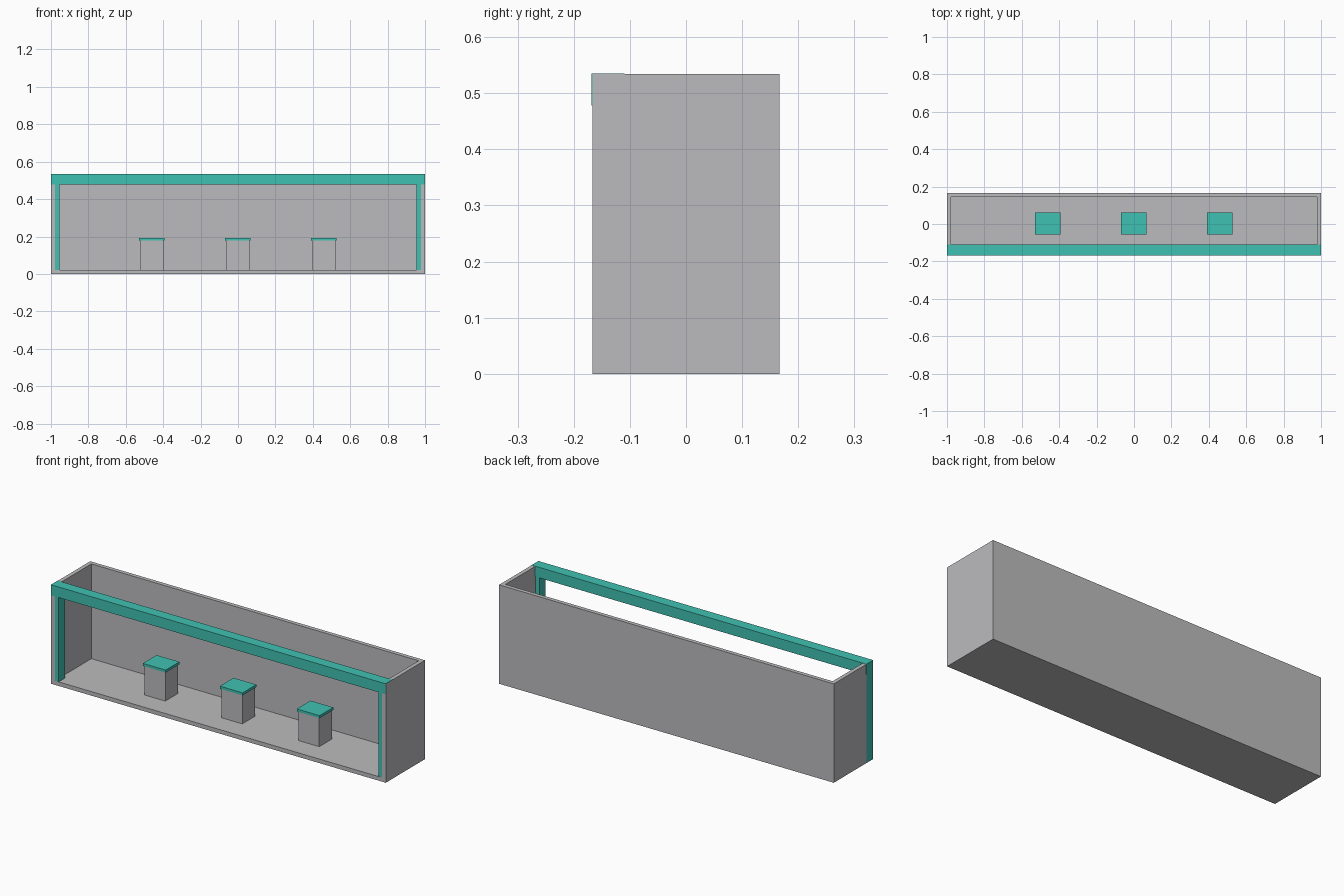
import bpy

if "Cube" in bpy.data.objects:
    bpy.data.objects.remove(bpy.data.objects["Cube"])


def material(name, rgb):
    m = bpy.data.materials.new(name)
    m.diffuse_color = (*rgb, 1)
    m.use_nodes = True
    m.node_tree.nodes["Principled BSDF"].inputs["Base Color"].default_value = m.diffuse_color
    return m


GREY = material("grey panel", (0.50, 0.50, 0.515))
TEAL = material("teal trim", (0.051, 0.533, 0.445))


def box(name, x, y, z, mat):
    """Axis-aligned box from (min, max) ranges."""
    bpy.ops.mesh.primitive_cube_add(size=1)
    ob = bpy.context.object
    ob.name = name
    ob.location = [(a + b) / 2 for a, b in (x, y, z)]
    ob.scale = [b - a for a, b in (x, y, z)]
    bpy.ops.object.transform_apply(location=True, rotation=False, scale=True)
    ob.data.materials.append(mat)
    return ob


W, D, H, T = 1.0, 0.167, 0.534, 0.022

# Open-fronted, open-topped shell: hollow cut from one block
shell = box("booth_shell", (-W, W), (-D, D), (0, H), GREY)
cutter = box("shell_cutter", (-W + T, W - T), (-D - 0.1, D - T), (T, H + 0.1), GREY)
cut = shell.modifiers.new("hollow", 'BOOLEAN')
cut.operation = 'DIFFERENCE'
cut.solver = 'EXACT'
cut.object = cutter
bpy.context.view_layer.objects.active = shell
bpy.ops.object.modifier_apply(modifier=cut.name)
bpy.data.objects.remove(cutter, do_unlink=True)

# Front trim: header beam and two corner posts
E = 0.0006
box("header_beam", (-W - E, W - E), (-D - 0.001, -0.11), (0.478, H + 0.001), TEAL)
box("left_post", (-W - E, -0.955), (-D + E, -0.112), (E, 0.478), TEAL)
box("right_post", (0.955, W - E), (-D + E, -0.112), (E, 0.478), TEAL)

# Three pedestals with overhanging caps
for i, cx in enumerate((-0.462, -0.002, 0.458)):
    box(f"pedestal_{i + 1}", (cx - 0.0625, cx + 0.0625), (-0.05, 0.057), (T, 0.179), GREY)
    box(f"pedestal_cap_{i + 1}", (cx - 0.068, cx + 0.068), (-0.055, 0.062), (0.179, 0.193), TEAL)
